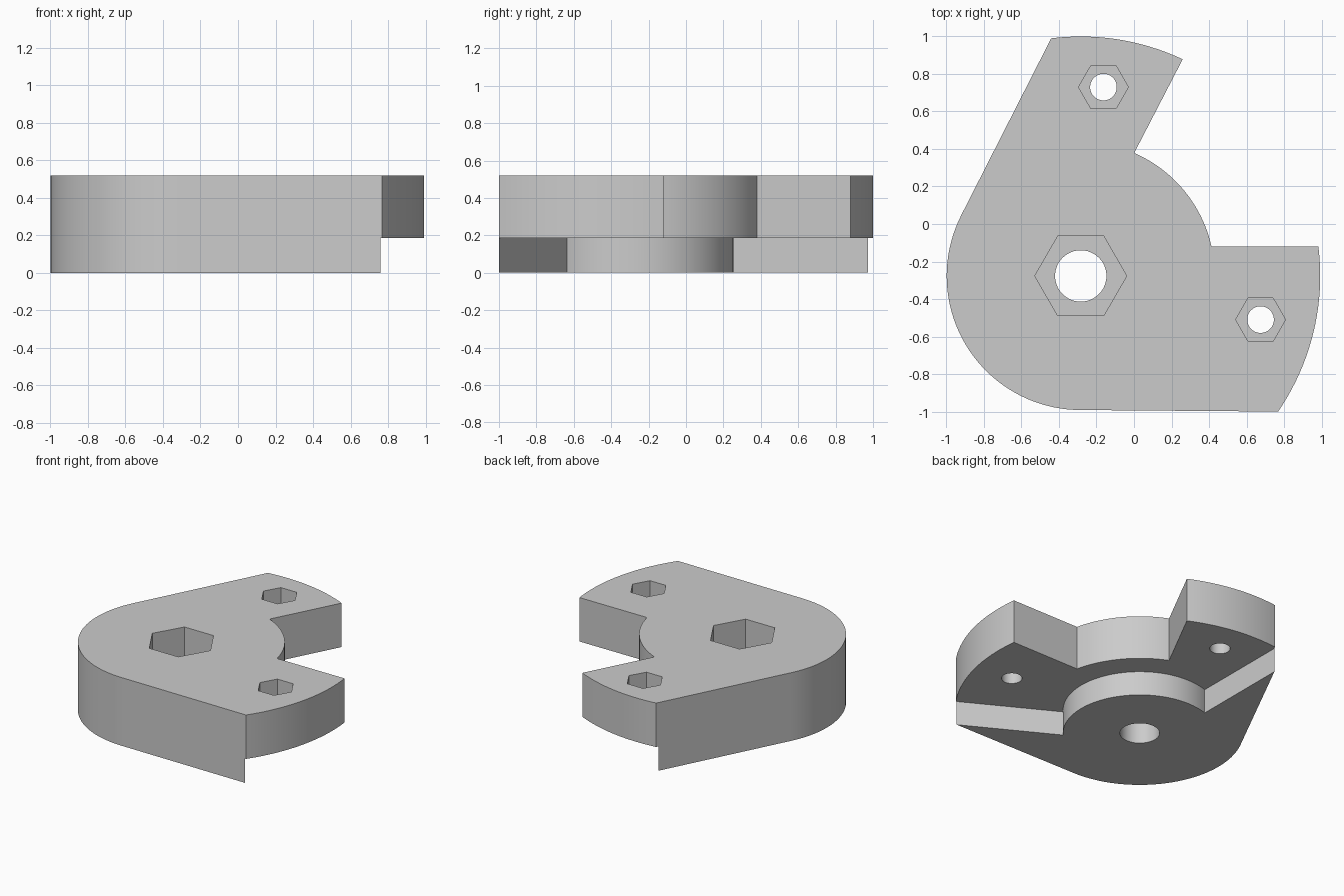
import bpy
import bmesh
from math import radians, sin, cos
from mathutils import Vector

if "Cube" in bpy.data.objects:
    bpy.data.objects.remove(bpy.data.objects["Cube"], do_unlink=True)

PIVOT = Vector((-0.284, -0.277))
HEIGHT, STEP = 0.52, 0.185
HUB, REACH, STEP_RADIUS = 0.715, 1.277, 0.53

grey = bpy.data.materials.new("grey")
grey.use_nodes = True
grey.diffuse_color = (0.6, 0.6, 0.6, 1)
grey.node_tree.nodes["Principled BSDF"].inputs["Base Color"].default_value = (0.6, 0.6, 0.6, 1)


def arc(centre, radius, start, end, steps):
    angles = [radians(start + (end - start) * i / steps) for i in range(steps + 1)]
    return [Vector((centre[0] + radius * cos(a), centre[1] + radius * sin(a))) for a in angles]


def prism(name, outline, bottom, top):
    bm = bmesh.new()
    face = bm.faces.new([bm.verts.new((p[0], p[1], bottom)) for p in outline])
    result = bmesh.ops.extrude_face_region(bm, geom=[face])
    moved = [v for v in result["geom"] if isinstance(v, bmesh.types.BMVert)]
    bmesh.ops.translate(bm, verts=moved, vec=(0, 0, top - bottom))
    bmesh.ops.recalc_face_normals(bm, faces=bm.faces)
    mesh = bpy.data.meshes.new(name)
    bm.to_mesh(mesh)
    bm.free()
    mesh.materials.append(grey)
    obj = bpy.data.objects.new(name, mesh)
    bpy.context.collection.objects.link(obj)
    return obj


def cut(target, cutter):
    cutter.hide_render = True
    mod = target.modifiers.new("cut", "BOOLEAN")
    mod.operation = "DIFFERENCE"
    mod.solver = "EXACT"
    mod.object = cutter
    bpy.context.view_layer.objects.active = target
    bpy.ops.object.modifier_apply(modifier=mod.name)
    bpy.data.objects.remove(cutter, do_unlink=True)


# Round hub with two arms, one to the side and one to the back
outline = (arc(PIVOT, HUB, 153, 270, 40)
           + arc(PIVOT, REACH, -34.5, 7.1, 20)
           + arc(PIVOT, HUB, 12.7, 66.5, 24)
           + arc(PIVOT, REACH, 64.8, 97.1, 16))
body = prism("hinge_body", outline, 0, HEIGHT)

# Step under the arms, leaving a smaller round boss and two tapered walls
step = arc(PIVOT, STEP_RADIUS, -42.8, 108, 56)
step += [Vector((-0.452, 1.5)), Vector((2, 1.5)), Vector((1.5, -1.41))]
cut(body, prism("step_cutter", step, -0.1, STEP))

# Hexagonal nut pockets over round bolt holes
bolts = [(PIVOT, 0.245, 0.137, 0.3),
         ((-0.163, 0.73), 0.133, 0.071, 0.17),
         ((0.675, -0.51), 0.133, 0.071, 0.17)]
for centre, nut, hole, depth in bolts:
    cut(body, prism("nut_cutter", arc(centre, nut, 0, 300, 5), HEIGHT - depth, HEIGHT + 0.1))
    cut(body, prism("hole_cutter", arc(centre, hole, 0, 352.5, 47), -0.1, HEIGHT + 0.1))

# Smooth the curved walls, keep the edges crisp
bpy.ops.object.select_all(action="DESELECT")
body.select_set(True)
bpy.context.view_layer.objects.active = body
bpy.ops.object.shade_smooth_by_angle(angle=radians(25))
